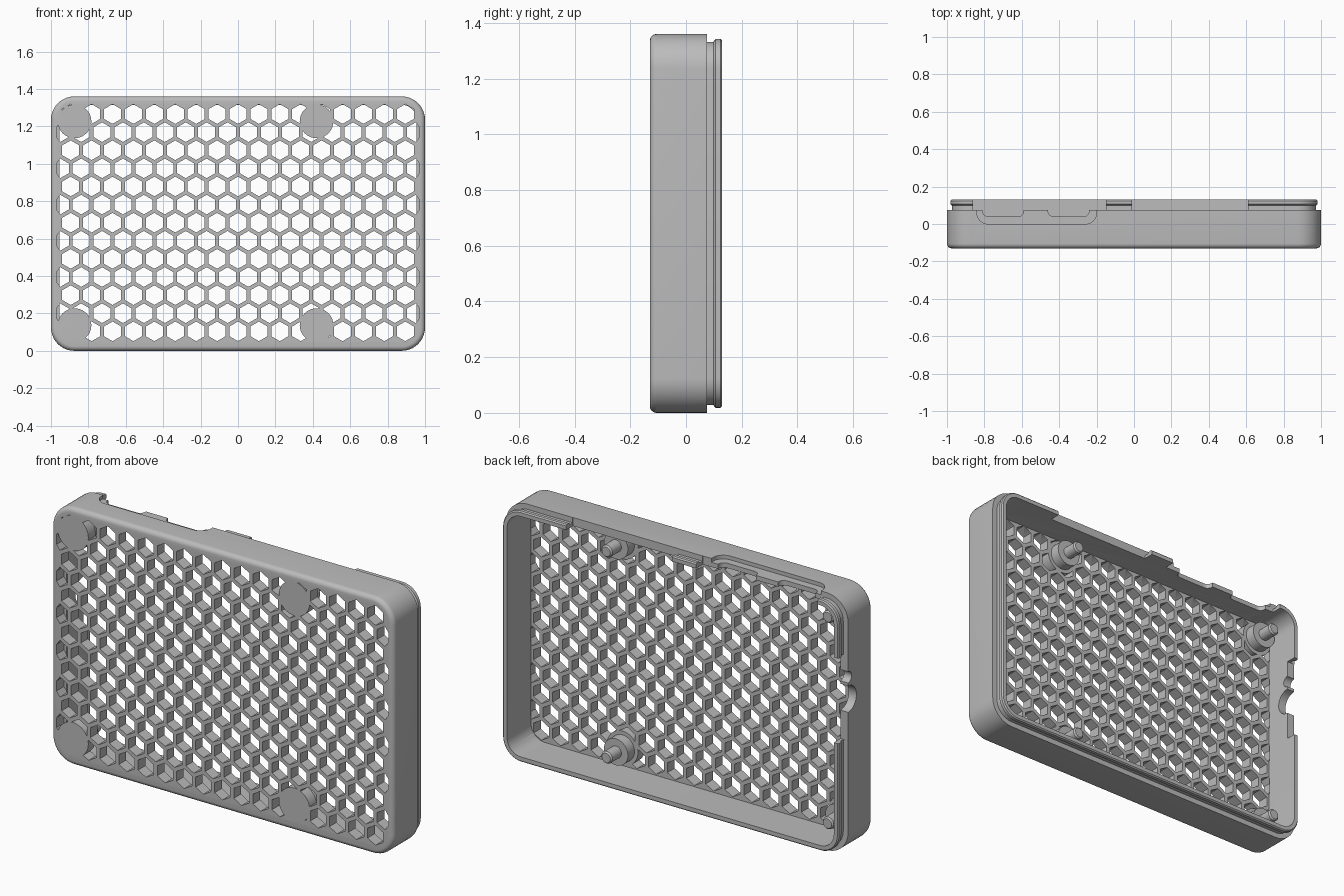
import bpy, bmesh, math

if "Cube" in bpy.data.objects:
    bpy.data.objects.remove(bpy.data.objects["Cube"], do_unlink=True)

HEIGHT, CORNER = 1.36, 0.125
FRONT, LEDGE, RIM = -0.13, 0.075, 0.13
PLATE_BACK, WALL = -0.07, 0.045

grey = bpy.data.materials.new("grey plastic")
grey.diffuse_color = (0.5, 0.5, 0.5, 1)
grey.use_nodes = True
grey.node_tree.nodes["Principled BSDF"].inputs["Base Color"].default_value = (0.5, 0.5, 0.5, 1)


def finish(name, bm):
    """Turn a bmesh into a scene object."""
    bmesh.ops.recalc_face_normals(bm, faces=bm.faces)
    mesh = bpy.data.meshes.new(name)
    bm.to_mesh(mesh)
    bm.free()
    mesh.materials.append(grey)
    obj = bpy.data.objects.new(name, mesh)
    bpy.context.collection.objects.link(obj)
    return obj


def smooth(obj):
    bpy.ops.object.select_all(action='DESELECT')
    obj.select_set(True)
    bpy.context.view_layer.objects.active = obj
    bpy.ops.object.shade_smooth_by_angle(angle=math.radians(30))


def rounded(u0, u1, v0, v1, r, steps=10):
    """Outline of a rectangle with round corners."""
    pts = []
    corners = [(u1 - r, v1 - r), (u0 + r, v1 - r), (u0 + r, v0 + r), (u1 - r, v0 + r)]
    for i, (cu, cv) in enumerate(corners):
        for s in range(steps + 1):
            a = math.pi / 2 * (i + s / steps)
            pts.append((cu + r * math.cos(a), cv + r * math.sin(a)))
    return pts


def polygon(u, v, r, n, turn=0.0):
    return [(u + r * math.cos(turn + math.tau * i / n),
             v + r * math.sin(turn + math.tau * i / n)) for i in range(n)]


def bridge(bm, rings):
    """Skin a stack of rings and cap both ends."""
    n = len(rings[0])
    for a, b in zip(rings, rings[1:]):
        for i in range(n):
            j = (i + 1) % n
            bm.faces.new((a[i], a[j], b[j], b[i]))
    bm.faces.new(rings[0])
    bm.faces.new(rings[-1])


def prism(bm, pts, axis, lo, hi):
    """Extrude an outline along one axis."""
    def place(p, w):
        c = list(p)
        c.insert(axis, w)
        return bm.verts.new(c)
    bridge(bm, [[place(p, w) for p in pts] for w in (lo, hi)])


# Case body: round front edge, outer wall, snap lip, inner wall, grille plate
fillet = 0.025
profile = []
for s in range(7):
    a = math.pi / 2 * s / 6
    profile.append((fillet * (1 - math.sin(a)), FRONT + fillet * (1 - math.cos(a))))
profile += [(0, LEDGE), (0.028, LEDGE), (0.028, 0.098), (0.018, 0.106), (0.018, 0.124),
            (0.024, RIM), (WALL, RIM), (WALL, PLATE_BACK)]
bm = bmesh.new()
rings = []
for inset, y in profile:
    outline = rounded(inset - 1, 1 - inset, inset, HEIGHT - inset, CORNER - inset)
    rings.append([bm.verts.new((x, y, z)) for x, z in outline])
bridge(bm, rings)
case = finish("case_shell", bm)

# Honeycomb openings, cut short at the side walls
cutters = []
ROWS, PITCH, CELL = 13, 0.1118, 0.0525
row_step = PITCH * math.sqrt(3) / 2
bm = bmesh.new()
for row in range(ROWS):
    z = 0.685 + (row - ROWS // 2) * row_step
    odd = row % 2
    for k in range(-8 - odd, 9):
        x = (k + 0.5 * odd) * PITCH
        cell = [(max(-0.97, min(0.97, u)), v) for u, v in polygon(x, z, CELL, 6, math.pi / 6)]
        prism(bm, cell, 1, FRONT - 0.1, PLATE_BACK + 0.002)
cutters.append(finish("grille_cutter", bm))

# Gaps in the snap lip along the top and the right wall
bm = bmesh.new()
for x0, x1 in ((-0.86, -0.15), (-0.01, 0.61)):
    prism(bm, [(x0, 0.074), (x1, 0.074), (x1, 0.2), (x0, 0.2)], 2, 1.25, 1.5)
prism(bm, [(0.074, 0.61), (0.2, 0.61), (0.2, 1.06), (0.074, 1.06)], 0, -1.1, -0.9)
cutters.append(finish("lip_cutter", bm))

# Shallow recess in the top and round cable holes in the right wall
bm = bmesh.new()
prism(bm, rounded(-0.84, -0.2, 0, 0.2, 0.06), 2, HEIGHT - 0.02, 1.5)
for z, r in ((0.83, 0.07), (0.945, 0.03)):
    prism(bm, polygon(LEDGE, z, r, 32), 0, -1.1, -0.9)
cutters.append(finish("recess_cutter", bm))

# Port openings through the top wall
bm = bmesh.new()
for x0, x1 in ((-0.81, -0.59), (-0.46, -0.24)):
    prism(bm, rounded(x0, x1, 0.04, 0.2, 0.03), 2, 1.25, 1.5)
cutters.append(finish("port_cutter", bm))

for cutter in cutters:
    mod = case.modifiers.new(cutter.name, 'BOOLEAN')
    mod.operation = 'DIFFERENCE'
    mod.solver = 'EXACT'
    mod.object = cutter
    cutter.hide_render = True
bpy.context.view_layer.update()
evaluated = case.evaluated_get(bpy.context.evaluated_depsgraph_get())
carved = bpy.data.meshes.new_from_object(evaluated)
case.modifiers.clear()
case.data = carved
for cutter in cutters:
    bpy.data.objects.remove(cutter, do_unlink=True)
smooth(case)

# Mounting posts: plate disc, standoff and locating pin
for side, x in (("right", -0.874), ("left", 0.42)):
    for level, z in (("lower", 0.137), ("upper", 1.227)):
        bm = bmesh.new()
        steps = [(0.09, FRONT), (0.09, PLATE_BACK), (0.07, PLATE_BACK), (0.07, -0.015),
                 (0.032, -0.015), (0.032, 0.06), (0.025, 0.068)]
        bridge(bm, [[bm.verts.new((u, y, v)) for u, v in polygon(x, z, r, 40)]
                    for r, y in steps])
        smooth(finish(f"mounting_post_{level}_{side}", bm))
